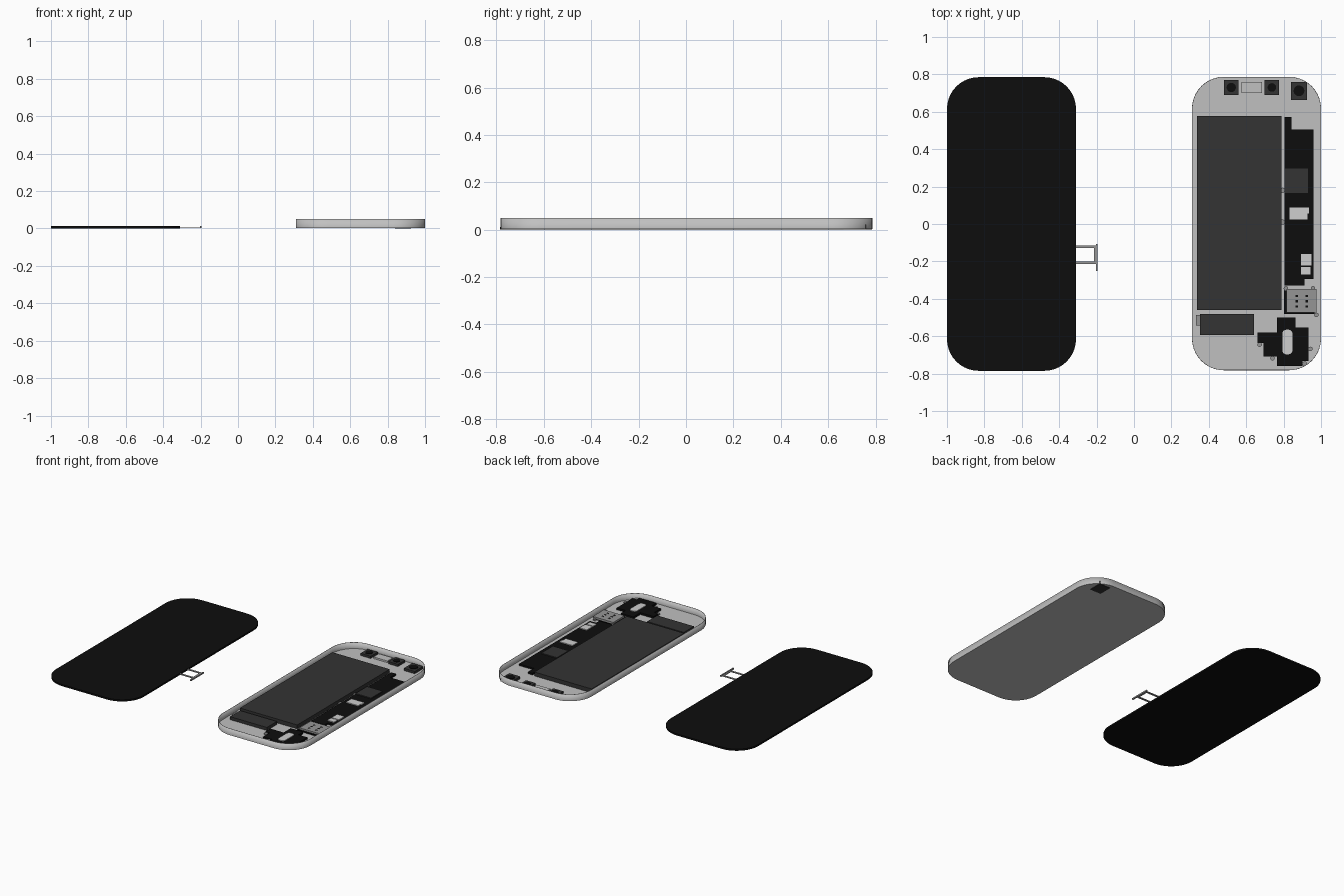
import bpy, bmesh, math

if "Cube" in bpy.data.objects:
    bpy.data.objects.remove(bpy.data.objects["Cube"])


def material(name, r, g, b):
    m = bpy.data.materials.new(name)
    m.use_nodes = True
    m.diffuse_color = (r, g, b, 1)
    m.node_tree.nodes["Principled BSDF"].inputs["Base Color"].default_value = (r, g, b, 1)
    return m


BLACK = material("black", .004, .004, .004)
CHARCOAL = material("charcoal", .033, .033, .033)
SILVER = material("silver", .53, .53, .53)
STEEL = material("steel", .3, .3, .3)
PALE = material("pale_metal", .62, .62, .62)


def finish(name, bm, mat):
    bmesh.ops.recalc_face_normals(bm, faces=bm.faces)
    mesh = bpy.data.meshes.new(name)
    bm.to_mesh(mesh)
    bm.free()
    mesh.materials.append(mat)
    mesh.shade_smooth()
    mesh.set_sharp_from_angle(angle=math.radians(30))
    ob = bpy.data.objects.new(name, mesh)
    bpy.context.collection.objects.link(ob)
    return ob


def prism(name, points, z0, z1, mat, open_top=False):
    """Extrude a flat outline from z0 up to z1."""
    bm = bmesh.new()
    low = [bm.verts.new((x, y, z0)) for x, y in points]
    high = [bm.verts.new((x, y, z1)) for x, y in points]
    bm.faces.new(low[::-1])
    if not open_top:
        bm.faces.new(high)
    n = len(points)
    for i in range(n):
        j = (i + 1) % n
        bm.faces.new((low[i], low[j], high[j], high[i]))
    return finish(name, bm, mat)


def rounded(x0, x1, y0, y1, r, steps=10):
    """Outline of a rectangle with rounded corners."""
    points = []
    corners = ((x1 - r, y1 - r), (x0 + r, y1 - r), (x0 + r, y0 + r), (x1 - r, y0 + r))
    for k, (cx, cy) in enumerate(corners):
        for i in range(steps + 1):
            a = (k + i / steps) * math.pi / 2
            points.append((cx + r * math.cos(a), cy + r * math.sin(a)))
    return points


def box(name, x0, x1, y0, y1, z0, z1, mat):
    return prism(name, [(x0, y0), (x1, y0), (x1, y1), (x0, y1)], z0, z1, mat)


def disc(name, x, y, r, z0, z1, mat, sides=16):
    points = [(x + r * math.cos(i * math.tau / sides), y + r * math.sin(i * math.tau / sides))
              for i in range(sides)]
    return prism(name, points, z0, z1, mat)


FLOOR = .006

# Display panel
prism("display_panel", rounded(-1, -.31, -.785, .785, .17), 0, .012, BLACK)

# Card tray beside the panel
for side, y in (("upper", -.121), ("lower", -.207)):
    box(f"tray_rail_{side}", -.32, -.203, y - .007, y + .007, .004, .009, STEEL)
box("tray_cross_bar", -.213, -.203, -.2, -.128, .004, .009, STEEL)
box("tray_cap", -.203, -.194, -.25, -.107, .002, .012, STEEL)

# Open housing with thin walls
shell = prism("housing", rounded(.31, 1, -.782, .787, .17), .003, .05, SILVER, open_top=True)
wall = shell.modifiers.new("wall", 'SOLIDIFY')
wall.thickness = .003
wall.offset = -1

# Battery and vibration motor
box("battery", .337, .788, -.46, .578, FLOOR, .034, CHARCOAL)
box("vibration_motor", .353, .642, -.593, -.48, FLOOR, .028, CHARCOAL)
box("motor_tab", .332, .353, -.542, -.487, FLOOR, .018, STEEL)
for i, y in enumerate((.18, .01)):
    disc(f"battery_clip_{i}", .793, y, .014, FLOOR, .014, STEEL)

# Top sensors, speaker and through-camera
for name, x, y, w, h, r, base in (
        ("left_sensor", .52, .73, .08, .08, .025, FLOOR),
        ("right_sensor", .737, .73, .076, .08, .023, FLOOR),
        ("rear_camera", .882, .712, .086, .096, .029, 0)):
    box(name, x - w / 2, x + w / 2, y - h / 2, y + h / 2, base, .022, CHARCOAL)
    disc(name + "_lens", x, y, r, .022, .026, BLACK)
box("ear_speaker", .575, .685, .7, .76, FLOOR, .018, SILVER)

# Main circuit board and chips
prism("main_board", [(.805, -.33), (.912, -.33), (.912, -.293), (.96, -.293), (.96, .505),
                     (.843, .505), (.843, .573), (.805, .573)], FLOOR, .018, BLACK)
box("processor", .807, .93, .167, .297, .018, .024, CHARCOAL)
prism("radio_chip", [(.832, .025), (.928, .025), (.928, .055), (.935, .055), (.935, .087),
                     (.832, .087)], .018, .024, PALE)
box("power_chip", .892, .95, -.222, -.16, .018, .024, PALE)
box("charge_chip", .892, .944, -.27, -.23, .018, .024, PALE)

# Card reader with contact holes
box("reader_base", .803, .965, -.482, -.35, FLOOR, .014, BLACK)
box("card_reader", .815, .976, -.473, -.347, .014, .026, STEEL)
for i in range(6):
    x, y = .87 + .054 * (i % 2), -.385 - .028 * (i // 2)
    box(f"contact_{i}", x - .007, x + .007, y - .006, y + .006, .026, .027, BLACK)

# Lower connector board with a pale pill plate
prism("connector_board", [(.765, -.76), (.9, -.76), (.9, -.732), (.932, -.732), (.932, -.553),
                          (.863, -.553), (.863, -.5), (.765, -.5), (.765, -.58), (.66, -.58),
                          (.66, -.635), (.693, -.635), (.693, -.708), (.765, -.708)],
      FLOOR, .02, BLACK)
prism("pill_plate", rounded(.793, .847, -.697, -.565, .022, 5), .02, .025, PALE)

# Small screws around the boards
for i, (x, y) in enumerate(((.975, -.486), (.957, -.343), (.812, -.344), (.943, -.668),
                            (.672, -.645), (.74, -.718), (.912, -.746))):
    disc(f"screw_{i}", x, y, .012, FLOOR, .016, STEEL, 12)
